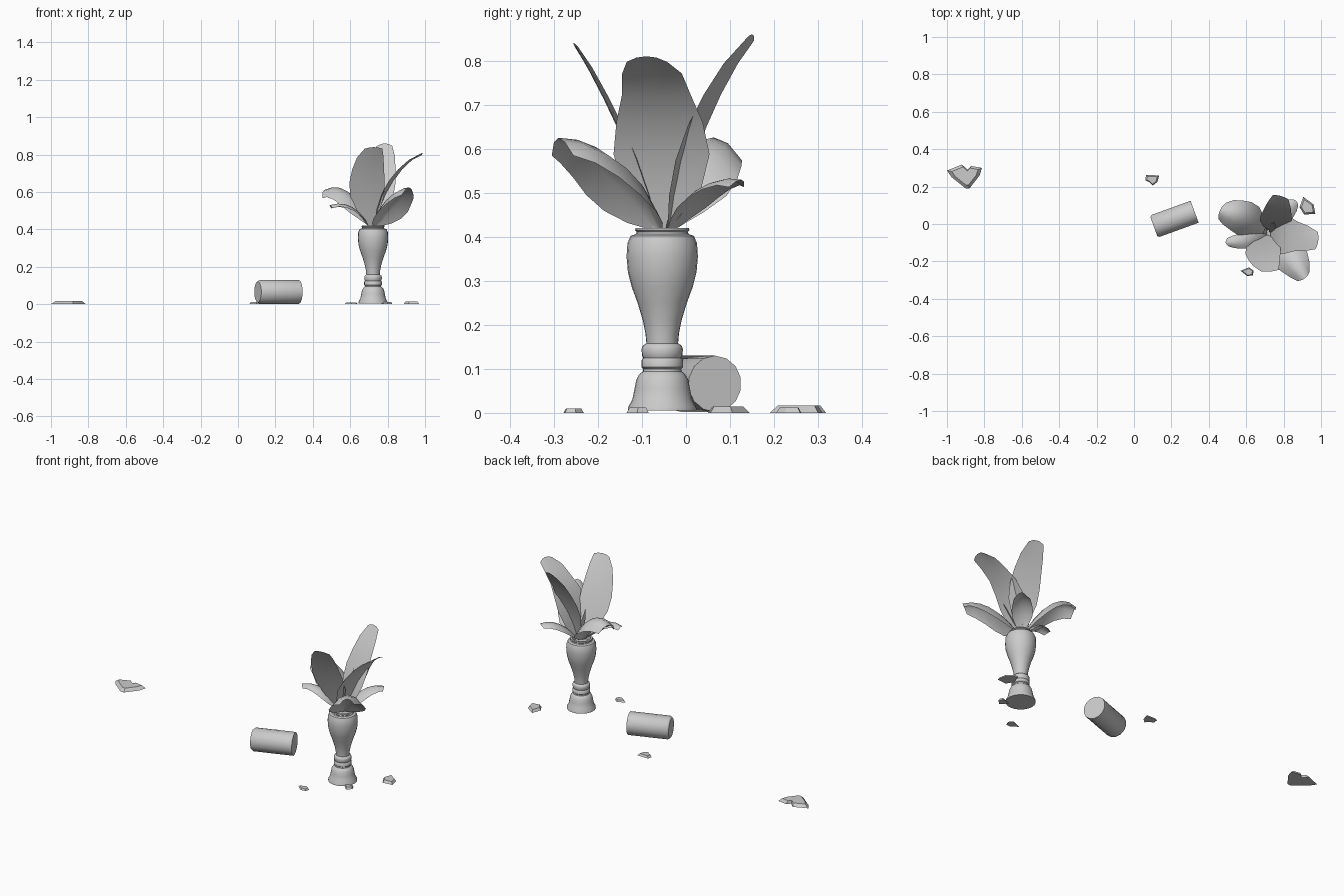
import bpy, bmesh, math
from mathutils import Vector

cube = bpy.data.objects.get("Cube")
if cube:
    bpy.data.objects.remove(cube, do_unlink=True)

stone = bpy.data.materials.new("pale_grey")
stone.use_nodes = True
COLOUR = (0.6, 0.6, 0.6, 1)
stone.diffuse_color = COLOUR
stone.node_tree.nodes["Principled BSDF"].inputs["Base Color"].default_value = COLOUR


def finish(name, bm, angle=40, closed=True):
    if closed:
        bmesh.ops.recalc_face_normals(bm, faces=bm.faces)
    mesh = bpy.data.meshes.new(name)
    bm.to_mesh(mesh)
    bm.free()
    obj = bpy.data.objects.new(name, mesh)
    bpy.context.collection.objects.link(obj)
    mesh.materials.append(stone)
    bpy.ops.object.select_all(action='DESELECT')
    obj.select_set(True)
    bpy.context.view_layer.objects.active = obj
    bpy.ops.object.shade_smooth_by_angle(angle=math.radians(angle))
    return obj


def lathe(name, profile, sides):
    """Revolve (radius, height) points about z and cap both ends."""
    bm = bmesh.new()
    rings = [[bm.verts.new((r * math.cos(a), r * math.sin(a), z))
              for a in (2 * math.pi * i / sides for i in range(sides))]
             for r, z in profile]
    for low, high in zip(rings, rings[1:]):
        for i in range(sides):
            j = (i + 1) % sides
            bm.faces.new((low[i], low[j], high[j], high[i]))
    bm.faces.new(rings[0][::-1])
    bm.faces.new(rings[-1])
    return finish(name, bm)


def leaf(name, base, mid, tip, width, droop=0.0, shape=(.1, .62, .95, 1, .9, .75, .5)):
    """Curved blade through three points, with lowered (or raised) edges."""
    base, mid, tip = Vector(base), Vector(mid), Vector(tip)
    control = 2 * mid - (base + tip) / 2
    run = tip - base
    side = Vector((-run.y, run.x, 0)).normalized()
    bm = bmesh.new()
    rows = []
    last = len(shape) - 1
    for k, w in enumerate(shape):
        t = k / last
        centre = base * (1 - t) ** 2 + control * 2 * t * (1 - t) + tip * t * t
        row = []
        for s in (-1, -.5, 0, .5, 1):
            p = centre + side * s * w * width / 2
            p.z -= droop * w * s * s
            if k == last:
                p -= run.normalized() * .015 * s * s
            row.append(bm.verts.new(p))
        rows.append(row)
    for a, b in zip(rows, rows[1:]):
        for i in range(4):
            bm.faces.new((a[i], a[i + 1], b[i + 1], b[i]))
    return finish(name, bm, 60, closed=False)


def shard(name, outline, height):
    """Thin broken chip: flat underside and a smaller raised top."""
    n = len(outline)
    cx, cy = sum(p[0] for p in outline) / n, sum(p[1] for p in outline) / n
    bm = bmesh.new()
    low = [bm.verts.new((x, y, 0)) for x, y in outline]
    top = [bm.verts.new((cx + (x - cx) * .75, cy + (y - cy) * .75, height)) for x, y in outline]
    for i in range(n):
        j = (i + 1) % n
        bm.faces.new((low[i], low[j], top[j], top[i]))
    bm.faces.new(low[::-1])
    bm.faces.new(top)
    return finish(name, bm, 20)


# Turned vase with a hollow mouth
vase = lathe("vase", [
    (.078, .005), (.077, .014), (.068, .03), (.063, .055), (.059, .075), (.052, .088),
    (.044, .094), (.043, .1), (.047, .104), (.047, .12), (.043, .125), (.046, .131),
    (.047, .145), (.044, .153), (.036, .158), (.038, .18), (.044, .21), (.056, .25),
    (.069, .285), (.078, .32), (.081, .355), (.079, .385), (.072, .402), (.06, .406),
    (.058, .411), (.062, .415), (.06, .42), (.05, .42), (.05, .39)], 24)
vase.location = (.722, -.054, 0)

# Fallen column drum
drum = lathe("fallen_drum", [(.056, -.116), (.064, -.105), (.064, .116)], 14)
drum.rotation_euler = (0, math.radians(90), math.radians(20))
drum.location = (.215, .026, .066)

# Large leaves
leaf("back_leaf", (.735, -.04, .41), (.76, .025, .65), (.785, .15, .86), .17, .0)
leaf("front_leaf", (.71, -.06, .41), (.69, -.15, .64), (.725, -.255, .84), .19, -.01)
leaf("side_leaf", (.73, -.055, .41), (.82, -.06, .66), (.985, -.09, .81), .22, .0,
     (.1, .8, 1, .9, .72, .62, .42))
leaf("low_front_leaf", (.735, -.06, .42), (.83, -.165, .575), (.915, -.29, .625), .2, .08,
     (.1, .65, .95, 1, .85, .65, .4))
leaf("low_side_leaf", (.71, -.04, .42), (.59, .03, .60), (.46, .075, .61), .19, .07)

# Small leaves
leaf("small_left_leaf", (.705, -.06, .41), (.61, -.085, .52), (.49, -.1, .53), .09, .02)
leaf("small_back_leaf", (.73, -.04, .41), (.79, .04, .51), (.865, .125, .53), .11, .02)

# Young shoots
SPEAR = (.5, .8, 1, .7, .1)
leaf("tall_shoot", (.73, -.045, .41), (.74, -.015, .53), (.75, .01, .65), .035, 0, SPEAR)
leaf("short_shoot", (.71, -.05, .41), (.7, -.035, .5), (.69, -.045, .6), .035, 0, SPEAR)

# Broken chips on the ground
shard("far_chip", [(-1, .286), (-.975, .25), (-.9, .19), (-.88, .19), (-.825, .26),
                   (-.813, .3), (-.87, .31), (-.89, .29), (-.92, .318)], .017)
shard("back_chip", [(.06, .235), (.08, .225), (.1, .205), (.125, .225), (.135, .26), (.065, .262)], .012)
shard("front_chip", [(.57, -.25), (.605, -.278), (.635, -.275), (.64, -.25), (.615, -.232)], .01)
shard("side_chip", [(.885, .09), (.91, .05), (.97, .055), (.96, .105), (.905, .145)], .014)
shard("base_chip", [(.765, -.1), (.8, -.135), (.825, -.11), (.815, -.085)], .012)
